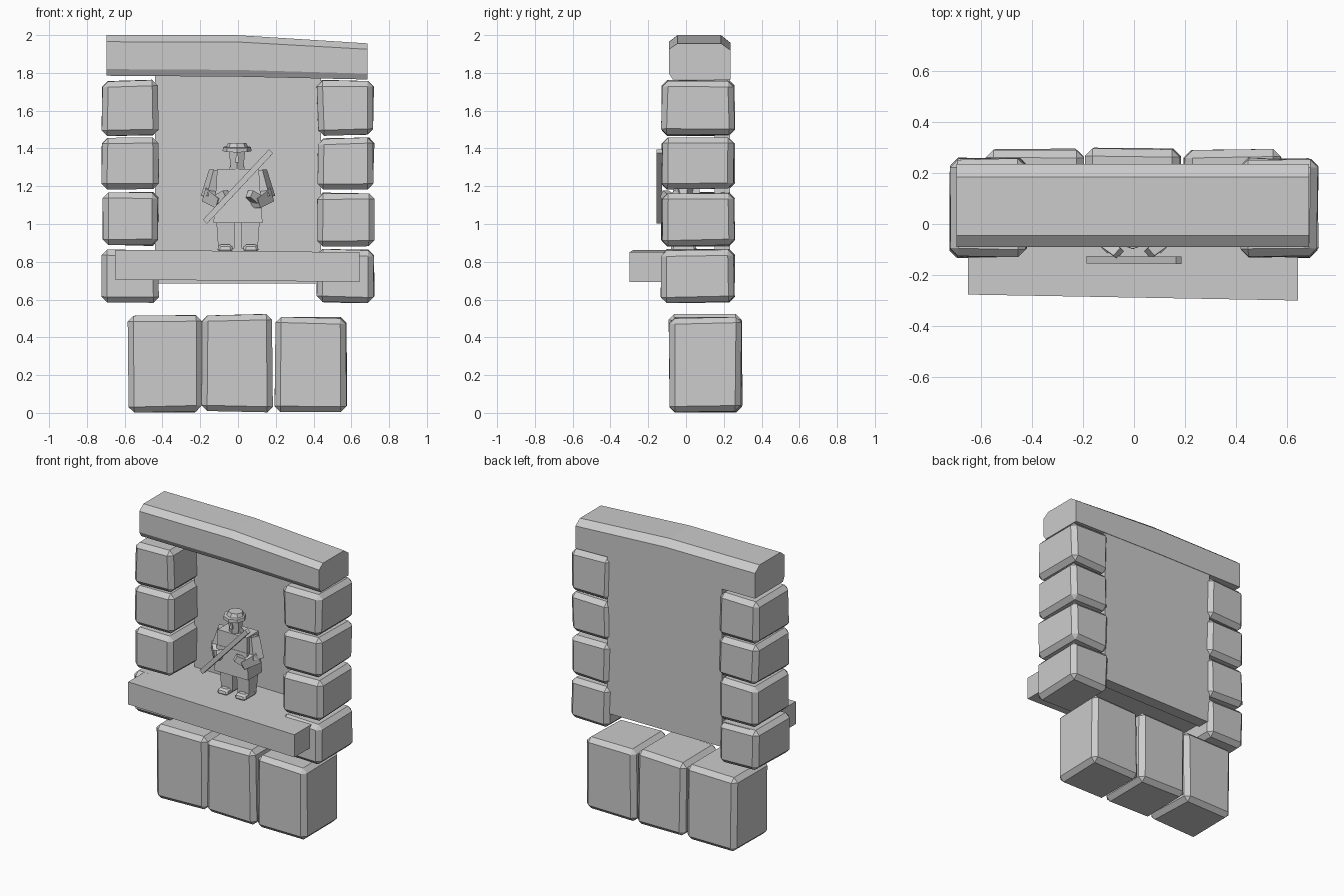
import bpy, bmesh, random
from mathutils import Vector, Matrix

random.seed(4)
if "Cube" in bpy.data.objects:
    bpy.data.objects.remove(bpy.data.objects["Cube"])

stone = bpy.data.materials.new("plain grey stone")
stone.use_nodes = True
GREY = (0.6, 0.6, 0.6, 1)
stone.diffuse_color = GREY
stone.node_tree.nodes["Principled BSDF"].inputs["Base Color"].default_value = GREY


def finish(name, bm):
    bmesh.ops.recalc_face_normals(bm, faces=bm.faces)
    mesh = bpy.data.meshes.new(name)
    bm.to_mesh(mesh)
    bm.free()
    mesh.materials.append(stone)
    ob = bpy.data.objects.new(name, mesh)
    bpy.context.collection.objects.link(ob)
    return ob


def block(name, lo, hi, bevel=0.0, jitter=0.0, top=1.0, shape=None):
    """Box between two corners; top scales its upper face, shape moves corners."""
    bm = bmesh.new()
    bmesh.ops.create_cube(bm, size=1)
    lo, hi = Vector(lo), Vector(hi)
    mid, size = (lo + hi) / 2, hi - lo
    for v in bm.verts:
        s = top if v.co.z > 0 else 1
        inward = Vector([-2 * c * random.uniform(0, jitter) for c in v.co])
        v.co = mid + Vector((v.co.x * size.x * s, v.co.y * size.y * s, v.co.z * size.z)) + inward
        if shape:
            shape(v.co)
    if bevel:
        bmesh.ops.bevel(bm, geom=bm.edges[:], offset=bevel, segments=1, affect='EDGES')
    return finish(name, bm)


def limb(name, start, end, w0, w1, depth=1.0):
    """Square tapered bar from start to end."""
    bm = bmesh.new()
    start, end = Vector(start), Vector(end)
    axis = end - start
    turn = axis.to_track_quat('Z', 'Y').to_matrix().to_4x4()
    bmesh.ops.create_cube(bm, size=1)
    for v in bm.verts:
        w = w1 if v.co.z > 0 else w0
        v.co = Vector((v.co.x * w, v.co.y * w * depth, v.co.z * axis.length))
    bm.transform(Matrix.Translation((start + end) / 2) @ turn)
    return finish(name, bm)


def disc(name, centre, rx, ry, height, top, sides=8, tilt=0.0):
    """Low-poly tapered disc."""
    bm = bmesh.new()
    bmesh.ops.create_cone(bm, cap_ends=True, segments=sides, radius1=1, radius2=top, depth=1)
    bm.transform(Matrix.Translation(centre) @ Matrix.Rotation(tilt, 4, 'X')
                 @ Matrix.Diagonal((rx, ry, height, 1)))
    return finish(name, bm)


# Side columns of stacked stones
levels = [(0.58, 0.87), (0.88, 1.17), (1.18, 1.46), (1.465, 1.765)]
for side, label in ((-1, "right"), (1, "left")):
    for i, (z0, z1) in enumerate(levels):
        x0, x1 = sorted((side * 0.415, side * 0.725))
        block(f"{label}_column_stone_{i + 1}", (x0, -0.135, z0), (x1, 0.262, z1), 0.03, 0.012)

# Base stones
for i, (x0, x1, z1) in enumerate([(-0.585, -0.19, 0.52), (-0.195, 0.19, 0.525), (0.19, 0.582, 0.51)]):
    block(f"base_stone_{i + 1}", (x0, -0.095, 0), (x1, 0.3, z1), 0.03, 0.012)

# Lintel: chamfered profile swept in three stations, sagging to one end
profile = [(-0.09, 0.035), (-0.07, 0), (0.235, 0), (0.235, 0.175), (0.185, 0.215), (-0.045, 0.215), (-0.09, 0.18)]
bm = bmesh.new()
rings = []
for x, base, scale in ((-0.695, 1.785, 1), (0, 1.78, 1.02), (0.685, 1.765, 0.89)):
    rings.append([bm.verts.new((x, y, base + z * scale)) for y, z in profile])
for a, b in zip(rings, rings[1:]):
    for i in range(len(profile)):
        j = (i + 1) % len(profile)
        bm.faces.new((a[i], a[j], b[j], b[i]))
bm.faces.new(rings[0])
bm.faces.new(rings[-1])
finish("lintel", bm)

# Rear panel and projecting sill
block("rear_panel", (-0.44, 0.15, 0.685), (0.44, 0.232, 1.81))


def skew_sill(co):
    if co.y < 0:
        co.y -= 0.018 * co.x
    co.z -= 0.01 * co.x


block("sill", (-0.65, -0.288, 0.7), (0.643, 0.228, 0.857), shape=skew_sill)

# Figure: legs, shoes, arms and hands mirrored across the body
for s, label in ((-1, "right"), (1, "left")):
    limb(f"{label}_leg", (s * 0.062, 0.01, 0.87), (s * 0.065, 0.01, 1.02), 0.085, 0.1)
    block(f"{label}_shoe", (s * 0.068 - 0.042, -0.085, 0.852), (s * 0.068 + 0.042, 0.06, 0.892), 0.012, top=0.85)
    limb(f"{label}_upper_arm", (s * 0.115, 0, 1.28), (s * 0.148, -0.015, 1.14), 0.06, 0.075)
    limb(f"{label}_forearm", (s * 0.152, -0.01, 1.155), (s * 0.09, -0.09, 1.11), 0.075, 0.055)
    limb(f"{label}_hand", (s * 0.1, -0.08, 1.13), (s * 0.06, -0.115, 1.16), 0.05, 0.04)

# Coat with flared skirt, and collar
block("coat_body", (-0.115, -0.065, 1.17), (0.115, 0.07, 1.29), top=0.97)
block("coat_skirt", (-0.13, -0.075, 1.005), (0.13, 0.08, 1.185), top=0.9)
disc("collar", (-0.005, -0.01, 1.295), 0.055, 0.045, 0.03, 0.75, 6)

# Head with nose and flat cap
disc("head", (-0.005, -0.02, 1.335), 0.038, 0.038, 0.11, 1.3, 6)
block("nose", (-0.015, -0.075, 1.325), (0.005, -0.05, 1.36), top=0.6)
disc("cap_brim", (-0.005, -0.03, 1.397), 0.077, 0.07, 0.022, 0.95, 8, 0.1)
disc("cap_crown", (-0.005, -0.02, 1.417), 0.06, 0.055, 0.026, 0.8, 8)

# Staff held across the chest
limb("staff", (-0.175, -0.14, 1.012), (0.175, -0.142, 1.385), 0.03, 0.03)
